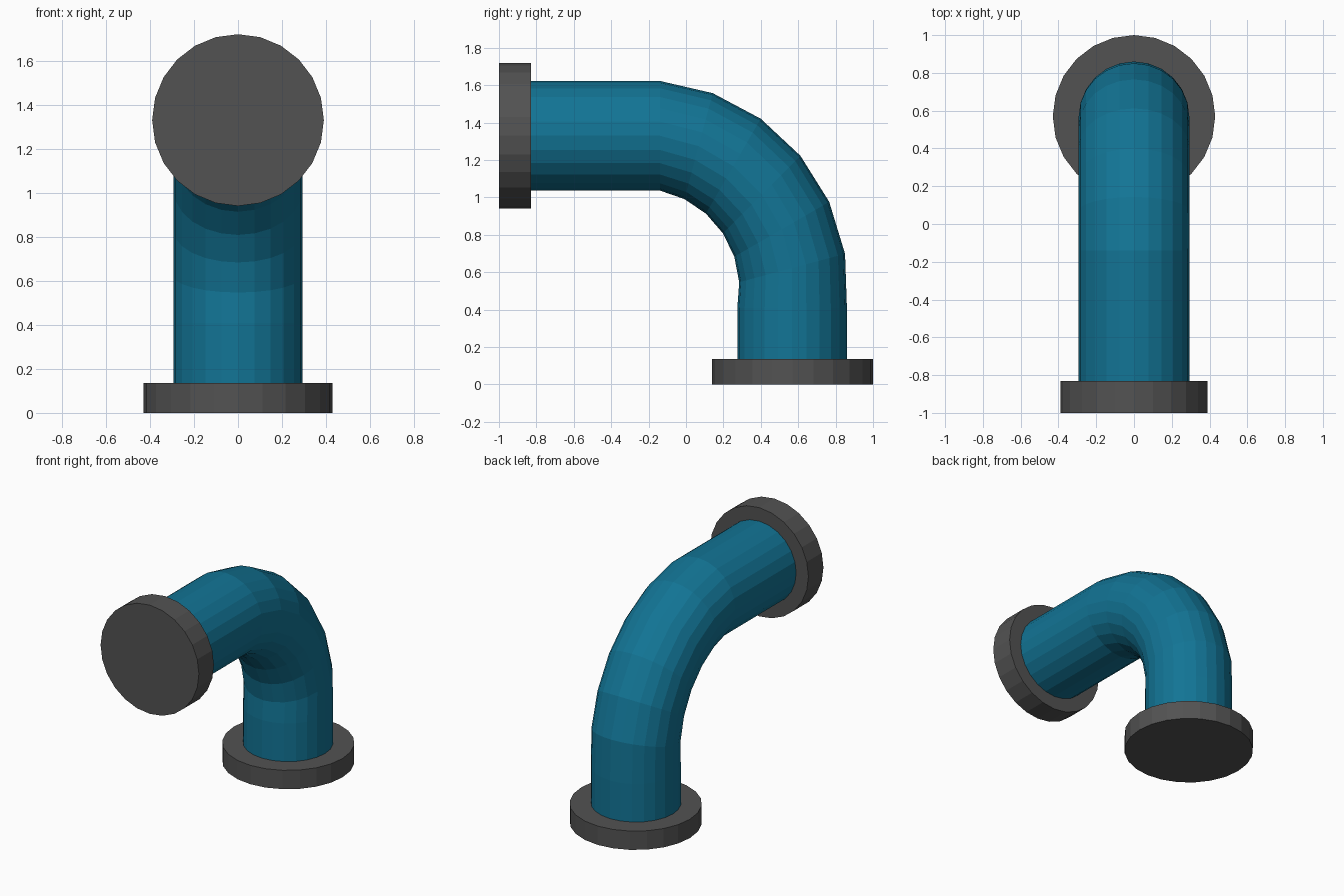
import bpy, bmesh
from math import sin, cos, pi, radians
from mathutils import Vector

if "Cube" in bpy.data.objects:
    bpy.data.objects.remove(bpy.data.objects["Cube"])

SIDES = 24


def material(name, rgb):
    m = bpy.data.materials.new(name)
    m.diffuse_color = (*rgb, 1)
    m.use_nodes = True
    m.node_tree.nodes["Principled BSDF"].inputs["Base Color"].default_value = m.diffuse_color
    return m


teal = material("teal_paint", (0.006, 0.175, 0.30))
dark = material("dark_grey", (0.085, 0.085, 0.085))


def tube(name, stations, mat):
    """Loft flat-shaded rings; each station is (y, z, tilt in degrees, radius)."""
    bm = bmesh.new()
    rings = []
    for y, z, tilt, r in stations:
        t = radians(tilt)
        up = Vector((0, sin(t), cos(t)))
        ring = []
        for i in range(SIDES):
            a = 2 * pi * i / SIDES
            ring.append(bm.verts.new(Vector((r * cos(a), y, z)) + up * r * sin(a)))
        rings.append(ring)
    for a, b in zip(rings, rings[1:]):
        for i in range(SIDES):
            j = (i + 1) % SIDES
            bm.faces.new((a[i], a[j], b[j], b[i]))
    bm.faces.new(rings[0])
    bm.faces.new(rings[-1])
    bmesh.ops.recalc_face_normals(bm, faces=bm.faces)
    mesh = bpy.data.meshes.new(name)
    bm.to_mesh(mesh)
    bm.free()
    mesh.materials.append(mat)
    obj = bpy.data.objects.new(name, mesh)
    bpy.context.collection.objects.link(obj)
    return obj


# Pipe: straight run, six 15-degree elbow steps, then straight down
R, STEP = 0.293, 0.2145
y, z = -0.14, 1.33
path = [(-0.85, z, 0, R), (y, z, 0, R)]
for k in range(1, 7):
    t = radians(15 * k)
    y += STEP * cos(t)
    z -= STEP * sin(t)
    path.append((y, z, 15 * k, R))
path.append((y, 0.12, 90, R))
tube("elbow_pipe", path, teal)

# End flanges
tube("front_flange", [(-1, 1.33, 0, 0.39), (-0.83, 1.33, 0, 0.39)], dark)
tube("base_flange", [(0.57, 0.135, 90, 0.43), (0.57, 0, 90, 0.43)], dark)
